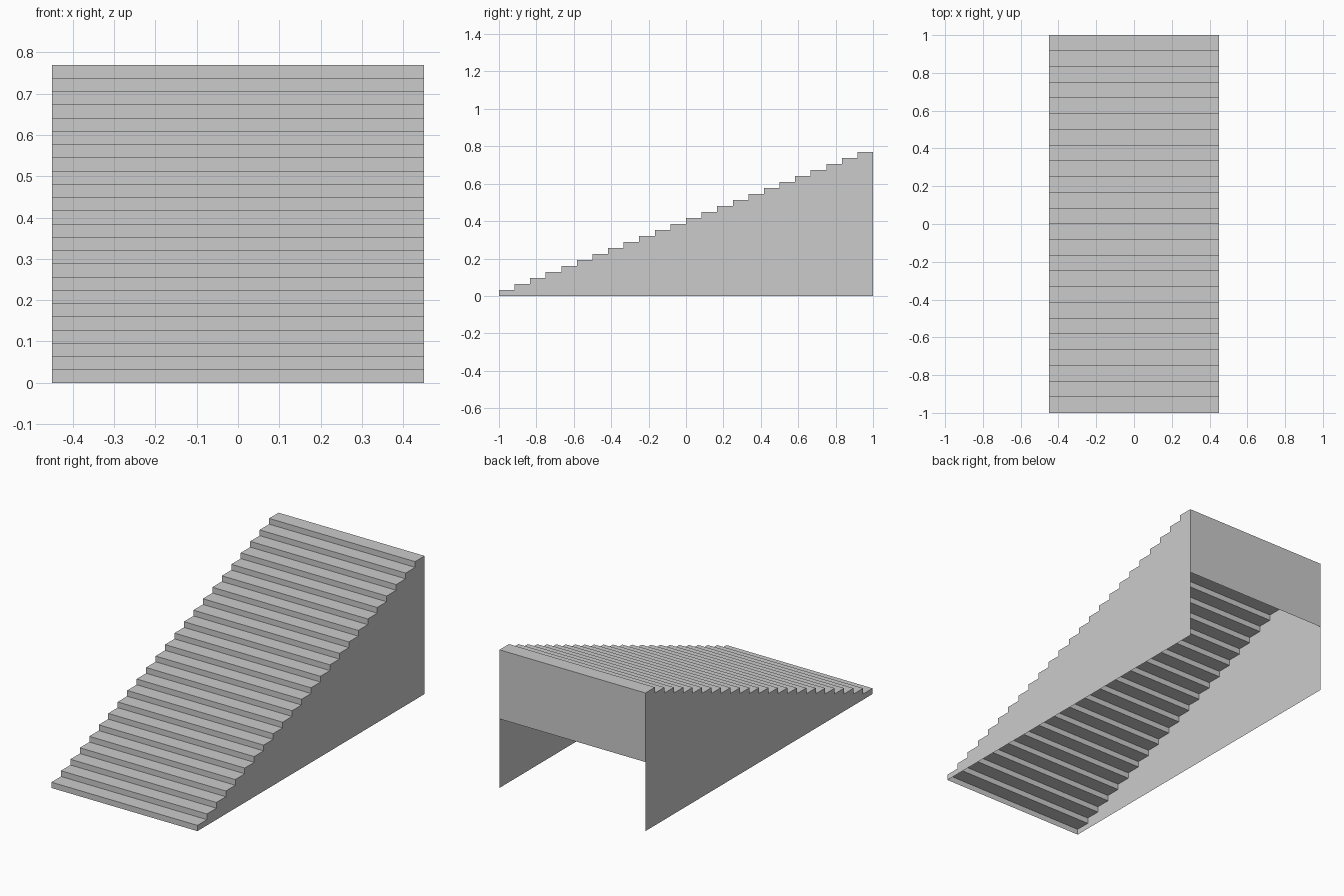
import bpy

if "Cube" in bpy.data.objects:
    bpy.data.objects.remove(bpy.data.objects["Cube"])

STEPS = 24
HALF_W = 0.45
HEIGHT = 0.77
RUN, RISE = 2.0 / STEPS, HEIGHT / STEPS


def sheet(name, verts, faces):
    mesh = bpy.data.meshes.new(name)
    mesh.from_pydata(verts, [], faces)
    mesh.update()
    obj = bpy.data.objects.new(name, mesh)
    bpy.context.collection.objects.link(obj)
    return obj


# Zigzag step profile in the y-z plane, front bottom to back top
profile = [(-1.0, 0.0)]
for i in range(STEPS):
    z = (i + 1) * RISE
    profile += [(-1 + i * RUN, z), (-1 + (i + 1) * RUN, z)]

# Treads and risers: open folded sheet across the width
n = len(profile)
verts = [(x, y, z) for x in (-HALF_W, HALF_W) for y, z in profile]
sheet("treads_and_risers", verts,
      [(i, n + i, n + i + 1, i + 1) for i in range(n - 1)])

# Thin side walls, stepped along the top and reaching the ground
outline = profile + [(1.0, 0.0)]
for name, x in (("left_side_wall", -HALF_W), ("right_side_wall", HALF_W)):
    order = range(len(outline))
    face = list(order) if x < 0 else list(reversed(order))
    sheet(name, [(x, y, z) for y, z in outline], [face])

# Back panel closes only the upper half; the underside stays open
sheet("back_panel",
      [(HALF_W, 1, HEIGHT / 2), (-HALF_W, 1, HEIGHT / 2),
       (-HALF_W, 1, HEIGHT), (HALF_W, 1, HEIGHT)], [(0, 1, 2, 3)])
